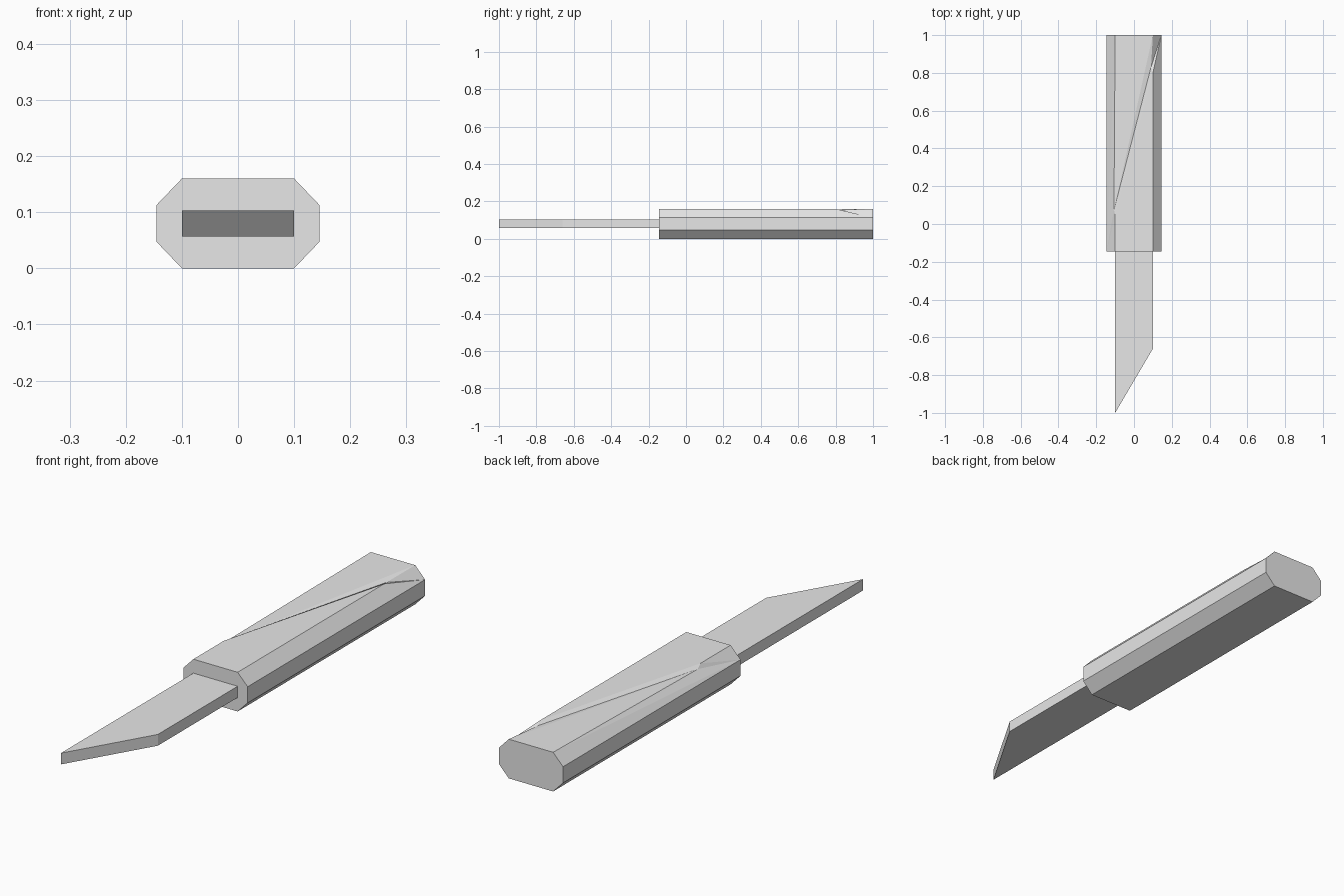
import bpy

cube = bpy.data.objects.get("Cube")
if cube:
    bpy.data.objects.remove(cube, do_unlink=True)

# One plain grey for the whole tool
GREY = (0.8, 0.8, 0.8, 1)
grey = bpy.data.materials.new("light grey")
grey.use_nodes = True
grey.diffuse_color = GREY
grey.node_tree.nodes["Principled BSDF"].inputs["Base Color"].default_value = GREY


def make_part(name, verts, faces):
    mesh = bpy.data.meshes.new(name)
    mesh.from_pydata(verts, [], faces)
    mesh.materials.append(grey)
    mesh.update()
    obj = bpy.data.objects.new(name, mesh)
    bpy.context.collection.objects.link(obj)
    return obj


# Blade: slanted outline extruded upward
outline = [(-0.1, -1), (0.1, -0.66), (0.1, -0.145), (-0.1, -0.145)]
n = len(outline)
verts = [(x, y, z) for z in (0.057, 0.103) for x, y in outline]
sides = [(i, (i + 1) % n, (i + 1) % n + n, i + n) for i in range(n)]
make_part("blade", verts, [(3, 2, 1, 0), (4, 5, 6, 7)] + sides)

# Handle: octagonal bar, section listed counter-clockwise seen from the front
section = [(-0.1, 0), (0.1, 0), (0.145, 0.047), (0.145, 0.113),
           (0.1, 0.16), (-0.1, 0.16), (-0.145, 0.113), (-0.145, 0.047)]
n = len(section)
verts = [(x, y, z) for y in (-0.145, 1) for x, z in section]
plain_sides = [(i, i + n, (i + 1) % n + n, (i + 1) % n) for i in (7, 0, 1, 2, 6)]
faces = [tuple(range(n)), tuple(reversed(range(n, 2 * n)))]
faces += [tuple(reversed(f)) for f in plain_sides]

# Diagonal step across the top: upper edge, then the sunken lower edge
UP_A, UP_B, LOW_A, LOW_B = range(2 * n, 2 * n + 4)
verts += [(-0.1, 0.05, 0.16), (0.1, 0.8, 0.16),
          (-0.106, 0.075, 0.148), (0.09, 0.83, 0.152)]
FR, FL, FC = 4, 5, 6              # front top corners and front chamfer corner
BC, BR, BL, BS = 11, 12, 13, 14   # back chamfer and top corners
faces += [
    (FL, FR, UP_B, UP_A), (FC, FL, UP_A), (3, BC, UP_B, FR),      # raised half
    (FC, UP_A, LOW_A), (UP_A, UP_B, LOW_B, LOW_A), (UP_B, BC, LOW_B),  # step
    (FC, LOW_A, BL), (FC, BL, BS), (LOW_A, BR, BL),               # lower half
    (LOW_A, LOW_B, BR), (LOW_B, BC, BR),
]

handle = make_part("handle", verts, faces)

# Make all faces point outward
import bmesh
bm = bmesh.new()
bm.from_mesh(handle.data)
bmesh.ops.recalc_face_normals(bm, faces=bm.faces)
bm.to_mesh(handle.data)
bm.free()
